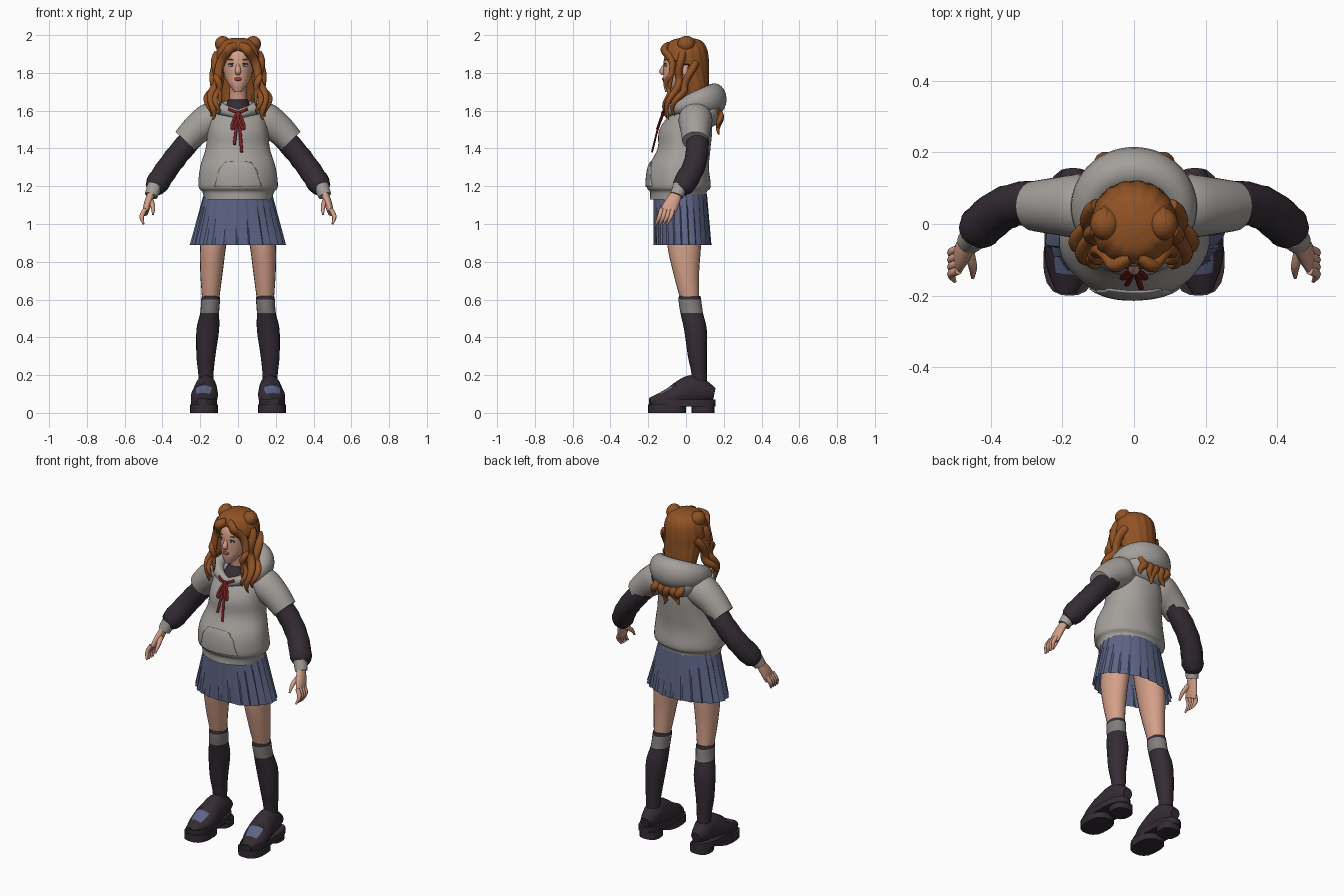
import bpy
import bmesh
from math import cos, sin, pi, radians
from mathutils import Vector, Matrix

if "Cube" in bpy.data.objects:
    bpy.data.objects.remove(bpy.data.objects["Cube"])


def material(name, red, green, blue):
    mat = bpy.data.materials.new(name)
    mat.use_nodes = True
    mat.diffuse_color = (red, green, blue, 1)
    shader = next(node for node in mat.node_tree.nodes if node.type == 'BSDF_PRINCIPLED')
    shader.inputs["Base Color"].default_value = mat.diffuse_color
    shader.inputs["Roughness"].default_value = .8
    return mat


GREY = material("hoodie_grey", .37, .35, .33)
DARK = material("dark_fabric", .034, .025, .034)
HAIR = material("ginger_hair", .28, .085, .018)
SKIN = material("skin", .66, .35, .25)
BLUE = material("skirt_blue", .11, .13, .24)
RED = material("ribbon_red", .19, .014, .014)
BAND = material("sock_band_grey", .22, .21, .2)
WHITE = material("eye_white", .7, .68, .66)
IRIS = material("iris_blue", .05, .1, .17)
LIP = material("lip_red", .36, .05, .05)


def finish(name, bm, mats, mirror=False, angle=50):
    """Turn a bmesh into a smooth shaded, optionally mirrored object."""
    bmesh.ops.recalc_face_normals(bm, faces=bm.faces)
    mesh = bpy.data.meshes.new(name)
    bm.to_mesh(mesh)
    bm.free()
    for mat in mats:
        mesh.materials.append(mat)
    mesh.shade_smooth()
    mesh.set_sharp_from_angle(angle=radians(angle))
    ob = bpy.data.objects.new(name, mesh)
    bpy.context.scene.collection.objects.link(ob)
    if mirror:
        ob.modifiers.new("mirror", 'MIRROR')
    return ob


def bridge(bm, row, following, closed):
    """Fill the strip of quads between two rows of vertices."""
    for k in range(0 if closed else 1, len(row)):
        bm.faces.new((row[k - 1], row[k], following[k], following[k - 1]))


def spline(points, steps):
    """Smooth curve through points, each a vector of any length."""
    points = [Vector(p) for p in points]
    padded = [points[0], *points, points[-1]]
    out = []
    for before, start, end, after in zip(padded, points, points[1:], padded[3:]):
        tangent_in, tangent_out = (end - before) / 2, (after - start) / 2
        for s in range(steps):
            t = s / steps
            ease = t * t * (3 - 2 * t)
            out.append(start.lerp(end, ease) + tangent_in * t * (1 - t) ** 2
                       - tangent_out * t * t * (1 - t))
    return out + [points[-1]]


def tube(name, mats, points, mirror=False, ref=None, sides=20, steps=4, ripple=None,
         cap=True, rule=None, edit=None, angle=50):
    """Loft ellipses (x, y, z, radius, other radius); level rings unless ref is given."""
    path = spline([p if len(p) > 4 else (*p, p[-1]) for p in points], steps)
    bm = bmesh.new()
    rings = []
    for i, point in enumerate(path):
        across, along = Vector((1, 0, 0)), Vector((0, 1, 0))
        if ref:
            ahead, behind = path[min(i + 1, len(path) - 1)], path[max(i - 1, 0)]
            direction = (Vector(ahead[:3]) - Vector(behind[:3])).normalized()
            across = Vector(ref).cross(direction).normalized()
            along = direction.cross(across)
        ring = []
        for k in range(sides):
            turn = 2 * pi * k / sides
            swell = 1 + (ripple(turn, i / len(path)) if ripple else 0)
            offset = across * point[3] * cos(turn) + along * point[4] * sin(turn)
            ring.append(bm.verts.new(Vector(point[:3]) + swell * offset))
        rings.append(ring)
    for ring, following in zip(rings, rings[1:]):
        bridge(bm, ring, following, True)
    if cap:
        bm.faces.new(rings[0])
        bm.faces.new(rings[-1])
    if edit:
        for vert in bm.verts:
            edit(vert.co)
    bmesh.ops.recalc_face_normals(bm, faces=bm.faces)
    if rule:
        for face in bm.faces:
            face.material_index = int(rule(face.calc_center_median(), face.normal))
    return finish(name, bm, mats, mirror, angle)


def column(name, mat, rows, **options):
    """Upright loft on the centre line from rows of (z, y, radius, other radius)."""
    return tube(name, [mat], [(0, y, z, *radii) for z, y, *radii in rows], **options)


def ball(name, mat, place, size, mirror=False, tilt=0):
    bm = bmesh.new()
    shape = Matrix.Translation(place) @ Matrix.Rotation(tilt, 4, 'Y') @ Matrix.Diagonal((*size, 1))
    bmesh.ops.create_uvsphere(bm, u_segments=20, v_segments=12, radius=1, matrix=shape)
    return finish(name, bm, [mat], mirror)


X, Y, Z = (1, 0, 0), (0, 1, 0), (0, 0, 1)

# Hoodie body, short sleeves, hood and pocket
body = column("hoodie_body", GREY, [
    (1.13, -.04, .18, .15), (1.17, -.04, .19, .15), (1.2, -.04, .21, .17), (1.3, -.04, .2, .16),
    (1.4, -.01, .17, .14), (1.5, 0, .16, .14), (1.6, .03, .14, .1), (1.65, .03, .07, .05)],
    sides=48, ripple=lambda turn, t: .008 * sin(7 * turn + 9 * t))
tube("hoodie_sleeves", [GREY], [(.1, .05, 1.57, .08), (.15, .05, 1.55, .09),
                                (.22, .05, 1.5, .08), (.28, .05, 1.44, .07)], True, Y)
hood = []
for k in range(17):
    turn = k * pi / 8
    back = sin(turn / 2) ** 2
    hood.append((.13 * sin(turn), .03 - .12 * cos(turn), 1.58 + .08 * back ** .5,
                 .025 + .04 * back, .025 + .06 * back))
tube("hood_roll", [GREY], hood, ref=Z)
ball("hood_bag", GREY, (0, .12, 1.6), (.14, .07, .09))

bm = bmesh.new()
rows = []
for i in range(13):
    drop = i / 12
    rows.append([bm.verts.new(((.08 + .08 * drop ** .7) * k / 8, -.24, 1.36 - .17 * drop))
                 for k in range(-8, 9)])
for row, following in zip(rows, rows[1:]):
    bridge(bm, row, following, False)
pocket = finish("front_pocket", bm, [GREY])
wrap = pocket.modifiers.new("wrap", 'SHRINKWRAP')
wrap.target, wrap.offset, wrap.wrap_mode = body, .005, 'ABOVE_SURFACE'
pocket.modifiers.new("thick", 'SOLIDIFY').thickness = .008

# Long undersleeves, cuffs and shirt collar
tube("undersleeves", [DARK], [(.22, .06, 1.48, .06), (.3, .06, 1.39, .06), (.37, .04, 1.3, .06),
                              (.43, -.01, 1.21, .06), (.45, -.03, 1.18, .04)], True, Y,
     ripple=lambda turn, t: .03 * sin(2 * turn + 40 * t))
tube("wrist_cuffs", [GREY], [(.44, -.03, 1.2, .04), (.46, -.05, 1.15, .035)], True, Y)
column("shirt_collar", DARK, [(1.56, -.02, .08), (1.61, -.02, .07), (1.66, 0, .05)])

# Hands
tube("palms", [SKIN], [(.46, -.05, 1.16, .02, .03), (.48, -.08, 1.1, .02, .04),
                       (.49, -.1, 1.06, .015, .04)], True, Y)
for i, finger in enumerate(("little", "ring", "middle", "index")):
    y = -.13 + .02 * i
    tube(finger + "_fingers", [SKIN], [(.49, y, 1.08, .012), (.51, y - .01, 1.04, .012),
                                       (.5, y - .03, 1, .005)], True, Y, 8)
tube("thumbs", [SKIN], [(.46, -.08, 1.12, .015), (.45, -.12, 1.09, .012), (.45, -.15, 1.05, .005)],
     True, X, 8)

# Pleated skirt
column("pleated_skirt", BLUE, [(1.16, -.03, .18, .14), (.89, -.02, .25, .15)],
       sides=144, steps=6, cap=False, angle=35,
       ripple=lambda turn, t: (.02 + .05 * t) * (turn * 12 / pi % 1 - .5) + .015 * t * sin(5 * turn))

# Legs and knee socks
tube("legs", [SKIN], [(.1, -.01, 1.1, .08, .09), (.13, -.01, .9, .07, .09), (.14, 0, .75, .06, .07),
                      (.145, .02, .6, .045, .05)], True)
tube("knee_socks", [DARK, BAND], [
    (.145, .02, .62, .045, .055), (.145, .02, .6, .05, .06), (.15, .03, .53, .05, .06),
    (.16, .05, .44, .06), (.17, .06, .3, .05), (.17, .07, .2, .04), (.17, .07, .1, .04)],
    True, rule=lambda centre, normal: .53 < centre.z < .6)

# Loafers with chunky soles
tube("loafer_uppers", [DARK, BLUE], [
    (.17, .15, .1, .03), (.17, .1, .11, .05, .06), (.17, .03, .12, .06, .08),
    (.18, -.09, .08, .07, .05), (.19, -.19, .06, .03, .02)], True, Z, steps=8,
    rule=lambda centre, normal: -.14 < centre.y < -.08 and normal.z > .75)
tube("loafer_straps", [DARK], [(.18 - .06 * cos(k * pi / 8), -.06, .08 + .07 * sin(k * pi / 8), .01)
                               for k in range(9)], True, Y, 8)


def sole(name, x, y, low, high, width, depth):
    tube(name, [DARK], [(x, y, low, width, depth), (x, y, high, width, depth)], True, steps=1,
         ripple=lambda turn, t: .09 * sin(2 * turn) ** 2)


sole("sole_plates", .18, -.02, .035, .07, .07, .175)
sole("sole_fronts", .18, -.1, 0, .045, .073, .1)
sole("sole_heels", .17, .09, 0, .045, .06, .06)

# Head, neck and face
column("head", SKIN, [
    (1.7, -.09, .02), (1.74, -.06, .05, .06), (1.78, -.03, .07, .09), (1.83, -.01, .08, .11),
    (1.9, 0, .085, .11), (1.96, 0, .05, .06)], sides=32)
column("neck", SKIN, [(1.6, 0, .05), (1.67, 0, .045), (1.76, -.02, .045)])
column("nose", SKIN, [(1.85, -.11, .007), (1.81, -.127, .015), (1.79, -.12, .01)])
ball("ears", SKIN, (.09, 0, 1.81), (.01, .02, .035), True)
ball("eye_whites", WHITE, (.035, -.107, 1.84), (.016, .007, .007), True)
ball("irises", IRIS, (.034, -.112, 1.84), (.007, .004, .007), True)
ball("lashes", DARK, (.035, -.11, 1.848), (.019, .006, .003), True, .1)
ball("eyebrows", HAIR, (.036, -.108, 1.87), (.02, .006, .003), True, -.1)
ball("lips", LIP, (0, -.117, 1.767), (.02, .01, .01))


# Hair cap, tucked in around the face
def tuck(co):
    if co.y < .01 and co.z < 1.92 - 6 * co.x ** 2:
        co.x *= .6
        co.y *= .6


column("hair_cap", HAIR, [
    (1.62, .06, .09, .05), (1.72, .05, .1, .07), (1.8, .02, .11, .1), (1.87, 0, .12),
    (1.93, 0, .11), (1.97, 0, .08), (1.985, 0, .03)], sides=64, steps=6, edit=tuck,
    ripple=lambda turn, t: .02 * cos(16 * turn + 5 * t))

# Hair buns with a wrapped strand
ball("hair_buns", HAIR, (.08, 0, 1.952), (.042, .046, .043), True, .4)
coil = []
for k in range(18):
    shrink = 1 - k / 25
    coil.append((.12 - .04 * shrink, .04 * shrink * cos(k * pi / 4),
                 1.95 + .037 * shrink * sin(k * pi / 4), .012))
tube("bun_coils", [HAIR], coil, True, X, 10)


# Wavy locks of hair swaying around a guide path
def lock(name, thickness, sway, path, mirror=True):
    guide = spline(path, 5)
    points = []
    for i, (x, y, z) in enumerate(guide):
        t = i / (len(guide) - 1)
        girth = thickness * (1.05 - t ** 4)
        points.append((x + sway * sin(12 * t), y + sway * cos(12 * t), z, girth, girth * .75))
    tube(name, [HAIR], points, mirror, Y, 10, 2)


lock("fringe_locks", .024, .006, [(.01, -.1, 1.94), (.05, -.11, 1.92), (.09, -.08, 1.86),
                                  (.1, -.08, 1.75), (.1, -.1, 1.62)])
lock("side_locks", .027, .012, [(.1, -.03, 1.9), (.11, -.03, 1.78), (.13, -.08, 1.67), (.14, -.1, 1.55)])
lock("outer_locks", .025, .012, [(.1, .04, 1.85), (.13, 0, 1.73), (.15, -.05, 1.66), (.15, -.07, 1.57)])
lock("curl_locks", .016, .012, [(.1, -.08, 1.8), (.11, -.1, 1.7), (.11, -.11, 1.58)])
for i in range(-2, 3):
    x = .04 * i
    lock("back_tip_%d" % (i + 3), .022, .006, [
        (x, .16, 1.62), (x, .18, 1.57), (x + .03 * (-1) ** i, .17, 1.47 + .02 * abs(i))], False)

# Ribbon bow with loops and tails
ball("ribbon_knot", RED, (0, -.12, 1.585), (.014, .012, .014))


def ribbon(name, path, mirror=False):
    tube(name, [RED], [(*place, .008, .005) for place in path], mirror, Y, 8)


ribbon("ribbon_collar", [(0, -.12, 1.59), (.03, -.12, 1.6), (.05, -.11, 1.61)], True)
loop = []
for k in range(9):
    reach = 1 - cos(k * pi / 4)
    loop.append((.015 * reach + .01 * sin(k * pi / 4), -.125 - .014 * reach, 1.585 - .04 * reach))
ribbon("ribbon_loops", loop, True)
ribbon("ribbon_tail_left", [(0, -.12, 1.58), (.01, -.15, 1.5), (.02, -.18, 1.38)])
ribbon("ribbon_tail_right", [(0, -.12, 1.58), (-.01, -.15, 1.5), (-.02, -.17, 1.42)])
